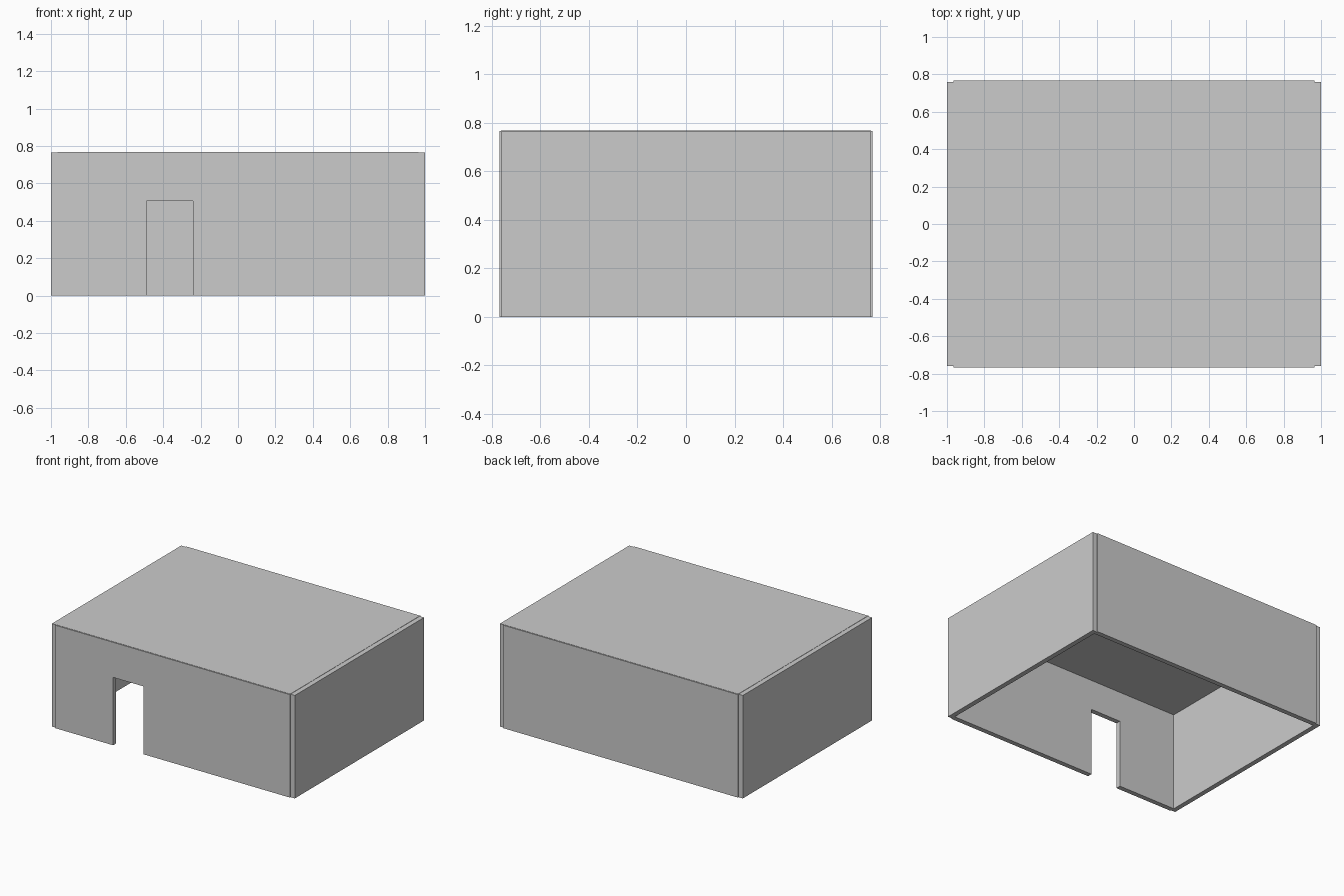
import bpy, bmesh
from mathutils import Vector

if "Cube" in bpy.data.objects:
    bpy.data.objects.remove(bpy.data.objects["Cube"])

T = 0.036            # wall thickness
H = 0.766            # wall height
OUT_Y = 0.768        # outer face of front and back walls
IN_X = 1 - T         # inner face of side walls


def prism(name, profile, direction):
    """Extrude a closed flat profile along a direction."""
    bm = bmesh.new()
    face = bm.faces.new([bm.verts.new(p) for p in profile])
    new = bmesh.ops.extrude_face_region(bm, geom=[face])["geom"]
    verts = [g for g in new if isinstance(g, bmesh.types.BMVert)]
    bmesh.ops.translate(bm, verts=verts, vec=Vector(direction))
    # the starting face stays as the far cap
    bmesh.ops.recalc_face_normals(bm, faces=bm.faces)
    mesh = bpy.data.meshes.new(name)
    bm.to_mesh(mesh)
    bm.free()
    obj = bpy.data.objects.new(name, mesh)
    bpy.context.collection.objects.link(obj)
    return obj


def box(name, lo, hi):
    (x0, y0, z0), (x1, y1, z1) = lo, hi
    return prism(name, [(x0, y0, z0), (x1, y0, z0), (x1, y1, z0), (x0, y1, z0)],
                 (0, 0, z1 - z0))


# front wall with a doorway open at the bottom
outline = [(-IN_X, 0), (-0.49, 0), (-0.49, 0.505), (-0.24, 0.505),
           (-0.24, 0), (IN_X, 0), (IN_X, H), (-IN_X, H)]
prism("front_wall", [(x, -OUT_Y, z) for x, z in outline], (0, T, 0))

# plain back wall
box("back_wall", (-IN_X, OUT_Y - T, 0), (IN_X, OUT_Y, H))

# side walls, set back slightly at the corners
for side, x in (("left", -1), ("right", IN_X)):
    box(side + "_wall", (x, -0.76, 0), (x + T, 0.76, H))

# flat roof resting inside the walls, a hair above their tops
box("roof", (-IN_X, -0.762, H - T), (IN_X, 0.762, H + 0.002))
